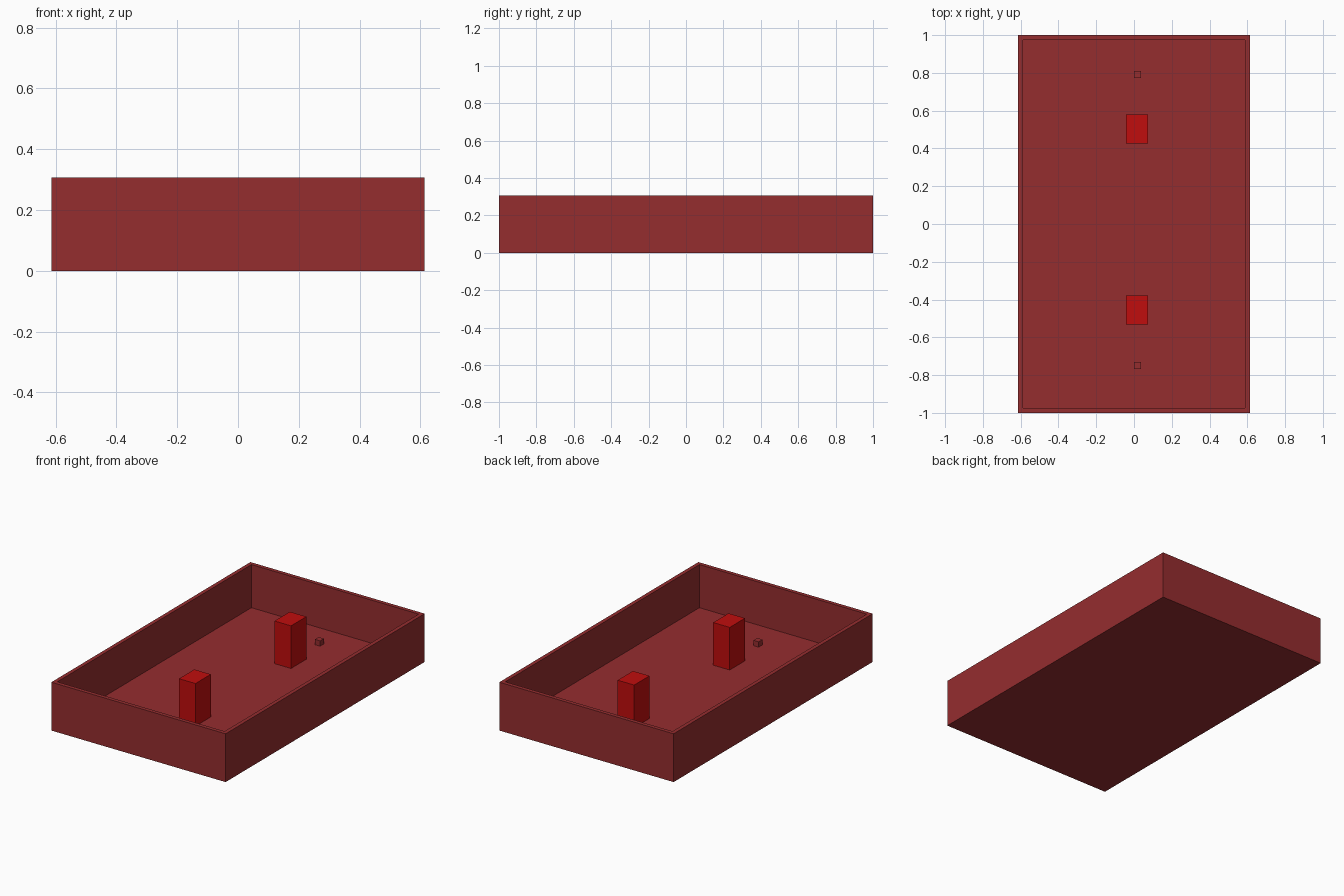
import bpy
import bmesh
from mathutils import Matrix, Vector

if "Cube" in bpy.data.objects:
    bpy.data.objects.remove(bpy.data.objects["Cube"], do_unlink=True)


def make_material(name, rgb):
    mat = bpy.data.materials.new(name)
    mat.use_nodes = True
    mat.diffuse_color = (*rgb, 1)
    mat.node_tree.nodes["Principled BSDF"].inputs["Base Color"].default_value = (*rgb, 1)
    return mat


def make_box(name, low, high, mat, wall=0.0, floor=0.0):
    """Box between two corners; a wall thickness hollows it from the top."""
    low, high = Vector(low), Vector(high)
    size = high - low
    bm = bmesh.new()
    bmesh.ops.create_cube(
        bm, size=1,
        matrix=Matrix.Translation((low + high) / 2) @ Matrix.Diagonal((*size, 1)))
    if wall:
        top = max(bm.faces, key=lambda f: f.calc_center_median().z)
        bmesh.ops.inset_region(bm, faces=[top], thickness=wall)
        # Extrude the inner rim straight down to make the cavity
        result = bmesh.ops.extrude_discrete_faces(bm, faces=[top])
        for vert in result["faces"][0].verts:
            vert.co.z = floor
    bmesh.ops.recalc_face_normals(bm, faces=bm.faces)
    mesh = bpy.data.meshes.new(name)
    bm.to_mesh(mesh)
    bm.free()
    mesh.materials.append(mat)
    obj = bpy.data.objects.new(name, mesh)
    bpy.context.collection.objects.link(obj)
    return obj


dark_red = make_material("dark red", (0.30, 0.026, 0.028))
bright_red = make_material("bright red", (0.53, 0.004, 0.004))

FLOOR = 0.033

# Open tray
make_box("tray", (-0.613, -1, 0), (0.613, 1, 0.307), dark_red, wall=0.035, floor=FLOOR)

# Tall posts and small pegs, one of each toward either end
for end, post_y, peg_y in (("front", -0.456, -0.749), ("back", 0.504, 0.791)):
    make_box(end + "_post", (-0.042, post_y - 0.077, FLOOR - 0.01),
             (0.074, post_y + 0.077, 0.304), bright_red)
    make_box(end + "_peg", (0, peg_y - 0.019, FLOOR - 0.01),
             (0.037, peg_y + 0.019, 0.067), dark_red)
